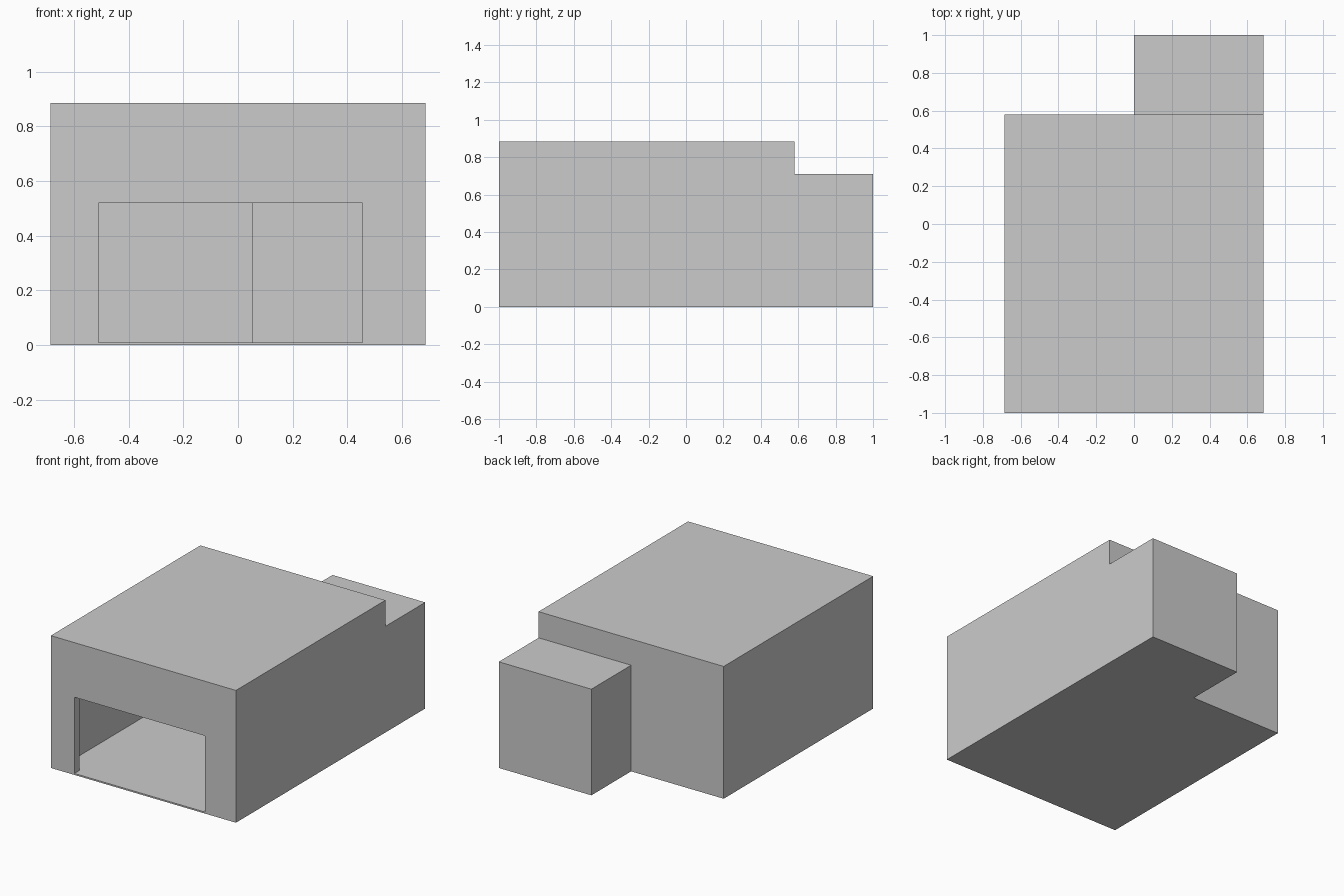
import bpy
import bmesh

if "Cube" in bpy.data.objects:
    bpy.data.objects.remove(bpy.data.objects["Cube"])

W, WALL, FLOOR = 0.685, 0.054, 0.01
FRONT, STEP, BACK = -1.0, 0.58, 1.0
HIGH, LOW = 0.885, 0.71


def add_object(name, bm):
    bmesh.ops.recalc_face_normals(bm, faces=bm.faces[:])
    mesh = bpy.data.meshes.new(name)
    bm.to_mesh(mesh)
    bm.free()
    obj = bpy.data.objects.new(name, mesh)
    bpy.context.collection.objects.link(obj)
    return obj


def prism(name, plan, z0, z1):
    bm = bmesh.new()
    face = bm.faces.new([bm.verts.new((x, y, z0)) for x, y in plan])
    top = bmesh.ops.extrude_face_region(bm, geom=[face])["geom"]
    verts = [v for v in top if isinstance(v, bmesh.types.BMVert)]
    bmesh.ops.translate(bm, verts=verts, vec=(0, 0, z1 - z0))
    return add_object(name, bm)


def box(name, x0, x1, y0, y1, z0, z1):
    return prism(name, [(x0, y0), (x1, y0), (x1, y1), (x0, y1)], z0, z1)


def l_plan(t):
    # Building outline, inset by wall thickness t
    return [(-W + t, FRONT + t), (W - t, FRONT + t), (W - t, BACK - t),
            (t, BACK - t), (t, STEP - t), (-W + t, STEP - t)]


def cut(target, cutter):
    mod = target.modifiers.new("cut", 'BOOLEAN')
    mod.operation = 'DIFFERENCE'
    mod.solver = 'EXACT'
    mod.object = cutter
    bpy.context.view_layer.objects.active = target
    bpy.ops.object.modifier_apply(modifier=mod.name)
    bpy.data.objects.remove(cutter)


# Outer block with the lower rear annex roof
building = prism("garage_building", l_plan(0), 0, HIGH)
cut(building, box("roof_step", -0.2, 1, STEP, 1.2, LOW, 1.1))

# Hollow room that runs on into the annex
room = prism("room_space", l_plan(WALL), FLOOR, HIGH - WALL)
cut(room, box("room_step", -0.2, 1, STEP - WALL, 1.2, LOW - WALL, 1.1))
cut(building, room)

# Front door opening
cut(building, box("door_opening", -0.51, 0.455, -1.1, -0.9, FLOOR, 0.52))
